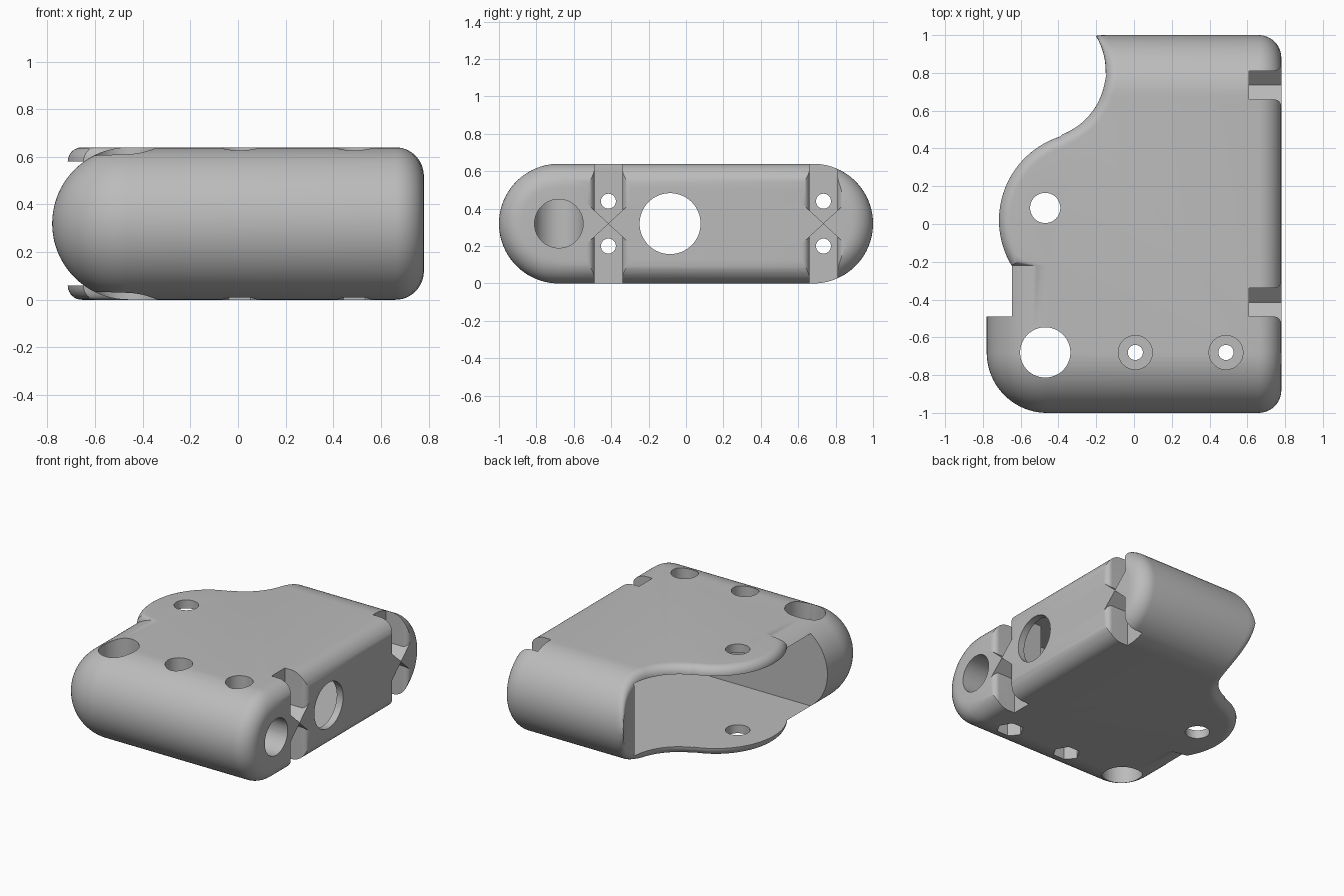
import bpy, bmesh
from math import sin, cos, sqrt, acos, radians, pi

if "Cube" in bpy.data.objects:
    bpy.data.objects.remove(bpy.data.objects["Cube"])

gray = bpy.data.materials.new("plain gray")
gray.use_nodes = True
gray.diffuse_color = (0.5, 0.5, 0.5, 1)
gray.node_tree.nodes["Principled BSDF"].inputs["Base Color"].default_value = (0.5, 0.5, 0.5, 1)

R, MID, AXIS = 0.32, 0.32, 0.68     # edge radius, mid height, rounded edge axis
END, LIP = 0.12, 0.06               # fillets of the end face and of the lobe


def spread(a, b, n):
    return [a + (b - a) * i / n for i in range(n + 1)]


def root(v):
    return sqrt(max(v, 0))


def loft(name, rings):
    """Skin a stack of equal-length rings and close both ends."""
    bm = bmesh.new()
    rows = [[bm.verts.new(p) for p in ring] for ring in rings]
    n = len(rows[0])
    for a, b in zip(rows, rows[1:]):
        for i in range(n):
            j = (i + 1) % n
            bm.faces.new((a[i], a[j], b[j], b[i]))
    bm.faces.new(rows[0])
    bm.faces.new(rows[-1])
    bmesh.ops.remove_doubles(bm, verts=bm.verts, dist=0.0002)
    bmesh.ops.triangulate(bm, faces=[f for f in bm.faces if len(f.verts) > 4])
    bmesh.ops.recalc_face_normals(bm, faces=bm.faces)
    mesh = bpy.data.meshes.new(name)
    bm.to_mesh(mesh)
    bm.free()
    mesh.materials.append(gray)
    obj = bpy.data.objects.new(name, mesh)
    bpy.context.collection.objects.link(obj)
    return obj


def fillet(gap, r):
    """Inset of a fillet of radius r at a distance gap below the surface."""
    return r - root(r * r - (r - gap) ** 2) if gap < r else 0


def outline(z):
    """Plan outline of the housing at a height."""
    dz = abs(z - MID)
    r = root(R * R - dz * dz)
    pts = []
    # ball-shaped front corner
    for a in spread(radians(270), pi, 20):
        pts.append((-0.46 + r * cos(a), -AXIS + r * sin(a)))
    pts.append((-0.46 - r, -0.22))
    # convex lobe running into the concave neck
    d = fillet(R - dz, LIP)
    for a in spread(radians(211), radians(107.5), 28):
        pts.append((-0.25 + (0.465 - d) * cos(a), 0.02 + (0.465 - d) * sin(a)))
    for a in spread(radians(-72.5), radians(-21.2), 14)[1:]:
        pts.append((-0.51 + (0.36 + d) * cos(a), 0.81 + (0.36 + d) * sin(a)))
    # neck end on the rounded rear edge
    for a in spread(0, pi / 2, 18)[1:]:
        y = AXIS + r * sin(a)
        gap = max(root(R * R - (y - AXIS) ** 2) - dz, 0)
        pts.append((-0.51 + root(0.36 ** 2 - (y - 0.81) ** 2) + fillet(gap, LIP), y))
    # rounded end face, mirrored rear to front
    top = acos(1 - min((R - dz) / END, 1))
    corner = []
    for a in spread(0, top, 10):
        t = END * (1 - cos(a))
        corner.append((0.66 + END * sin(a), AXIS + root((R - t) ** 2 - dz * dz)))
    pts += corner + [(x, -y) for x, y in reversed(corner)]
    return [(x, y, z) for x, y in pts]


body = loft("housing", [outline(MID + R * sin(a)) for a in spread(-pi / 2, pi / 2, 40)])
cutters = []


def box(name, lo, hi):
    (x, y, z), (u, v, w) = lo, hi
    cutters.append(loft(name, [[(x, y, h), (u, y, h), (u, v, h), (x, v, h)] for h in (z, w)]))


def drill(name, axis, at, r, lo, hi, n=48):
    """Round or many-sided cutter along x or z."""
    ring = [(at[0] + r * cos(2 * pi * i / n), at[1] + r * sin(2 * pi * i / n)) for i in range(n)]
    place = (lambda p, h: (h, *p)) if axis == "x" else (lambda p, h: (*p, h))
    cutters.append(loft(name, [[place(p, h) for p in ring] for h in (lo, hi)]))


# cavity open on one side, with a deeper pocket behind the large window
box("cavity_cutter", (-1.2, -0.49, 0.06), (0.56, 0.80, 0.58))
box("pocket_cutter", (0.4, -0.28, 0.06), (0.73, 0.6, 0.58))
drill("window_cutter", "x", (-0.085, MID), 0.163, 0.6, 0.9, 64)

# front bar: rod bore, crossing bore, and screw holes with hex nut recesses
drill("rod_cutter", "x", (-AXIS, MID), 0.13, -0.47, 0.9, 64)
drill("cross_cutter", "z", (-0.47, -AXIS), 0.133, -0.1, 0.8, 64)
for x in (0.007, 0.487):
    drill("screw_cutter", "z", (x, -AXIS), 0.04, -0.1, 0.8, 32)
    drill("head_cutter", "z", (x, -AXIS), 0.09, 0.5, 0.8)
    drill("nut_cutter", "z", (x, -AXIS), 0.09, -0.1, 0.13, 6)

# pivot hole through both lobe plates
drill("pivot_cutter", "z", (-0.47, 0.085), 0.08, -0.1, 0.8)

# end slots: a pair of flared notches leaving wedges that meet in the middle
for y in (-0.415, 0.735):
    flare = [(0.61, 0.075)] + [(0.74 + 0.04 * sin(a), 0.075 + 0.04 * (1 - cos(a)))
                               for a in spread(0, pi / 2, 8)] + [(0.9, 0.115)]
    for s in (-1, 1):
        cutters.append(loft("slot_cutter", [
            [(x, y - w, MID + s * w * 0.93), (x, y, MID + s * 0.002), (x, y + w, MID + s * w * 0.93),
             (x, y + w, MID + s * 0.5), (x, y - w, MID + s * 0.5)] for x, w in flare]))
        drill("tie_cutter", "x", (y, MID + s * 0.12), 0.04, 0.5, 0.7, 32)

# cut everything out of the housing
bpy.context.view_layer.objects.active = body
for c in cutters:
    c.hide_render = True
    mod = body.modifiers.new("cut", "BOOLEAN")
    mod.operation, mod.solver, mod.object = "DIFFERENCE", "EXACT", c
    bpy.ops.object.modifier_apply(modifier=mod.name)
    bpy.data.objects.remove(c)

bpy.ops.object.select_all(action="DESELECT")
body.select_set(True)
bpy.ops.object.shade_smooth_by_angle(angle=radians(30))
